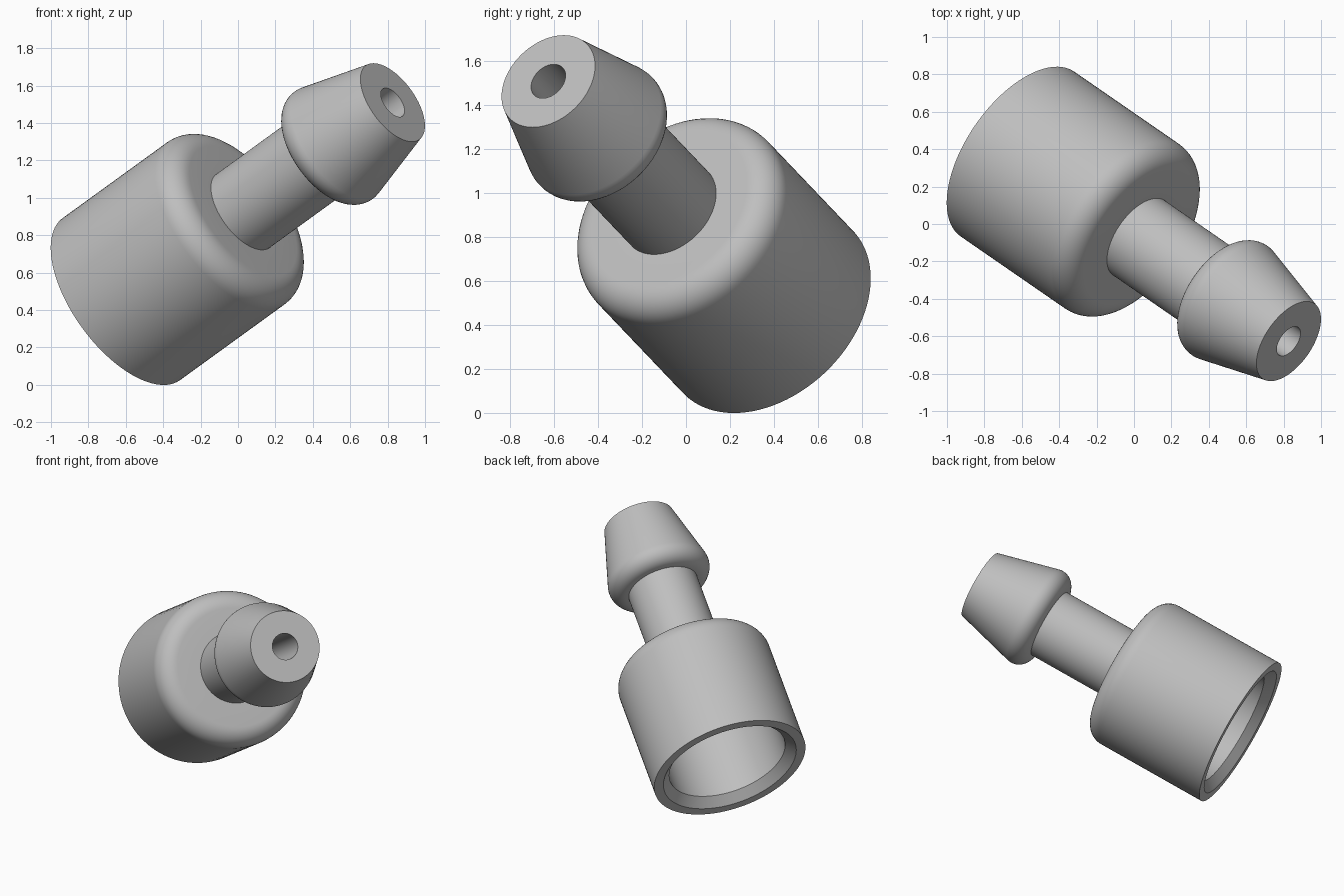
import bpy, bmesh
from math import sin, cos, radians, tau
from mathutils import Vector

if "Cube" in bpy.data.objects:
    bpy.data.objects.remove(bpy.data.objects["Cube"], do_unlink=True)

SEGMENTS = 96
BASE = Vector((-0.623, 0.374, 0.459))      # centre of the socket mouth
TIP = Vector((0.827, -0.627, 1.51))        # centre of the nozzle end
LENGTH = (TIP - BASE).length

grey = bpy.data.materials.new("plain grey")
grey.use_nodes = True
colour = (0.52, 0.52, 0.52, 1)
grey.diffuse_color = colour
grey.node_tree.nodes["Principled BSDF"].inputs["Base Color"].default_value = colour


def arc(radius, height, size, start, end, steps=10):
    """Rounded corner as (radius, height) points; 0 degrees points outward."""
    angles = [radians(start + (end - start) * i / steps) for i in range(steps + 1)]
    return [(radius + size * cos(a), height + size * sin(a)) for a in angles]


def lathe(name, profile):
    """Revolve a closed (radius, height) profile around z."""
    bm = bmesh.new()
    rings = [[bm.verts.new((r * cos(tau * i / SEGMENTS), r * sin(tau * i / SEGMENTS), h))
              for i in range(SEGMENTS)] for r, h in profile]
    for low, high in zip(rings, rings[1:] + rings[:1]):
        for i in range(SEGMENTS):
            j = (i + 1) % SEGMENTS
            bm.faces.new((low[i], low[j], high[j], high[i]))
    bmesh.ops.recalc_face_normals(bm, faces=bm.faces)
    mesh = bpy.data.meshes.new(name)
    bm.to_mesh(mesh)
    bm.free()
    mesh.materials.append(grey)
    obj = bpy.data.objects.new(name, mesh)
    bpy.context.collection.objects.link(obj)
    return obj


# Wide socket with chamfered mouth and rounded shoulder
profile = [(0.41, 0.06), (0.47, 0), (0.535, 0)]
profile += arc(0.405, 0.79, 0.13, 0, 90)
# Narrow stem
profile += [(0.243, 0.92), (0.243, 1.505)]
# Barb with rounded back edge, tapering to the end
profile += arc(0.255, 1.605, 0.1, -90, 15)
profile += [(0.244, LENGTH)]
# Bore back down into the socket
profile += [(0.09, LENGTH), (0.09, 0.76), (0.41, 0.76)]

connector = lathe("hose_connector", profile)
connector.location = BASE
connector.rotation_euler = (TIP - BASE).to_track_quat("Z", "Y").to_euler()

bpy.ops.object.select_all(action="DESELECT")
connector.select_set(True)
bpy.context.view_layer.objects.active = connector
bpy.ops.object.shade_smooth_by_angle(angle=radians(30))
